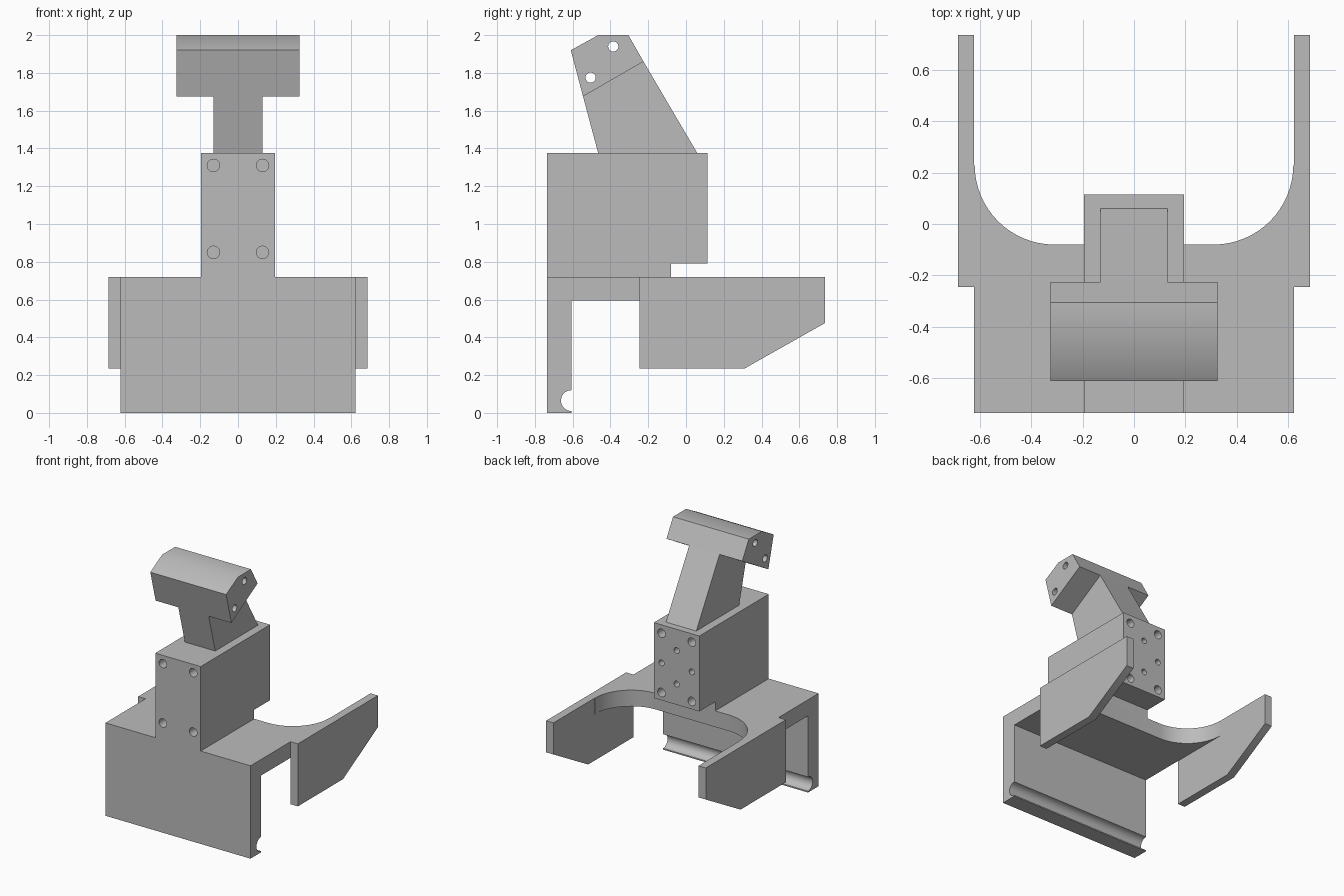
import bpy
import bmesh
from math import sin, cos, pi, radians

start_cube = bpy.data.objects.get("Cube")
if start_cube:
    bpy.data.objects.remove(start_cube, do_unlink=True)

grey = bpy.data.materials.new("plain grey")
grey.use_nodes = True
grey.diffuse_color = (0.5, 0.5, 0.5, 1)
grey.node_tree.nodes["Principled BSDF"].inputs["Base Color"].default_value = (0.5, 0.5, 0.5, 1)

# Maps a profile point (u, v) and a depth w to x, y, z for each extrusion axis
PLACE = {
    "x": lambda u, v, w: (w, u, v),
    "y": lambda u, v, w: (u, w, v),
    "z": lambda u, v, w: (u, v, w),
}


def arc(cu, cv, r, a0, a1, n=16):
    """Points on an arc, angles in degrees."""
    angles = [radians(a0 + (a1 - a0) * i / n) for i in range(n + 1)]
    return [(cu + r * cos(a), cv + r * sin(a)) for a in angles]


def prisms(name, profiles, axis):
    """One object made of profiles, each extruded from lo to hi along an axis."""
    bm = bmesh.new()
    for points, lo, hi in profiles:
        a = [bm.verts.new(PLACE[axis](u, v, lo)) for u, v in points]
        b = [bm.verts.new(PLACE[axis](u, v, hi)) for u, v in points]
        bm.faces.new(a)
        bm.faces.new(b[::-1])
        for i in range(len(a)):
            j = (i + 1) % len(a)
            bm.faces.new((a[i], b[i], b[j], a[j]))
    bmesh.ops.recalc_face_normals(bm, faces=bm.faces)
    mesh = bpy.data.meshes.new(name)
    bm.to_mesh(mesh)
    bm.free()
    mesh.materials.append(grey)
    obj = bpy.data.objects.new(name, mesh)
    bpy.context.collection.objects.link(obj)
    return obj


def select(obj):
    bpy.ops.object.select_all(action="DESELECT")
    obj.select_set(True)
    bpy.context.view_layer.objects.active = obj


def cut(obj, cutter):
    mod = obj.modifiers.new("cut", "BOOLEAN")
    mod.operation = "DIFFERENCE"
    mod.solver = "EXACT"
    mod.object = cutter
    select(obj)
    bpy.ops.object.modifier_apply(modifier=mod.name)
    bpy.data.objects.remove(cutter, do_unlink=True)


def hole(u, v, r, lo, hi):
    return (arc(u, v, r, 0, 345, 23), lo, hi)


# Front plate with deck, one bent profile with a groove near the bottom edge
plate_y, front_y, deck_z = -0.607, -0.735, 0.72
body_profile = [(front_y, 0), (plate_y, 0)]
body_profile += arc(plate_y, 0.065, 0.055, 270, 90)
body_profile += [(plate_y, 0.595), (0.23, 0.595), (0.23, deck_z), (front_y, deck_z)]
body = prisms("plate_and_deck", [(body_profile, -0.622, 0.622)], "x")

# Rounded bay in the back of the deck
bay = arc(-0.31, 0.23, 0.31, 180, 270) + arc(0.31, 0.23, 0.31, 270, 360)
bay += [(0.62, 0.4), (-0.62, 0.4)]
cut(body, prisms("bay_cutter", [(bay, 0.4, 0.9)], "z"))

# Side arms
arm = [(-0.245, 0.235), (0.31, 0.235), (0.735, 0.475), (0.735, deck_z), (-0.245, deck_z)]
arms = [
    prisms("left_arm", [(arm, 0.622, 0.685)], "x"),
    prisms("right_arm", [(arm, -0.685, -0.622)], "x"),
]

# Tower with its undercut at the back
back_y = 0.115
tower_profile = [(front_y, deck_z), (-0.08, deck_z), (-0.08, 0.79),
                 (back_y, 0.79), (back_y, 1.375), (front_y, 1.375)]
tower = prisms("tower", [(tower_profile, -0.195, 0.195)], "x")

# Screw holes: four corners front and back, a diamond of small ones at the back
mid_z, depth = 1.08, 0.15
front_span = (front_y - 0.05, front_y + depth)
back_span = (back_y - depth, back_y + 0.05)
holes = []
for sx in (-1, 1):
    for sz in (-1, 1):
        for span in (front_span, back_span):
            holes.append(hole(sx * 0.13, mid_z + sz * 0.23, 0.033, *span))
for dx, dz in ((1, 0), (-1, 0), (0, 1), (0, -1)):
    holes.append(hole(dx * 0.13, mid_z + dz * 0.13, 0.023, *back_span))
cut(tower, prisms("screw_hole_cutter", holes, "y"))

# Leaning neck
neck_profile = [(-0.465, 1.375), (0.06, 1.375), (-0.225, 1.86), (-0.545, 1.675)]
neck = prisms("neck", [(neck_profile, -0.13, 0.13)], "x")

# Cross head with two pin holes running through it
head_profile = [(-0.545, 1.675), (-0.225, 1.86), (-0.305, 2.0),
                (-0.465, 2.0), (-0.61, 1.92)]
head = prisms("cross_head", [(head_profile, -0.325, 0.325)], "x")
pins = [hole(y, z, 0.027, -0.4, 0.4) for y, z in ((-0.385, 1.94), (-0.505, 1.775))]
cut(head, prisms("pin_hole_cutter", pins, "x"))

# Smooth the rounded surfaces and keep the edges crisp
for part in [body, tower, neck, head] + arms:
    select(part)
    bpy.ops.object.shade_smooth_by_angle(angle=radians(31))
